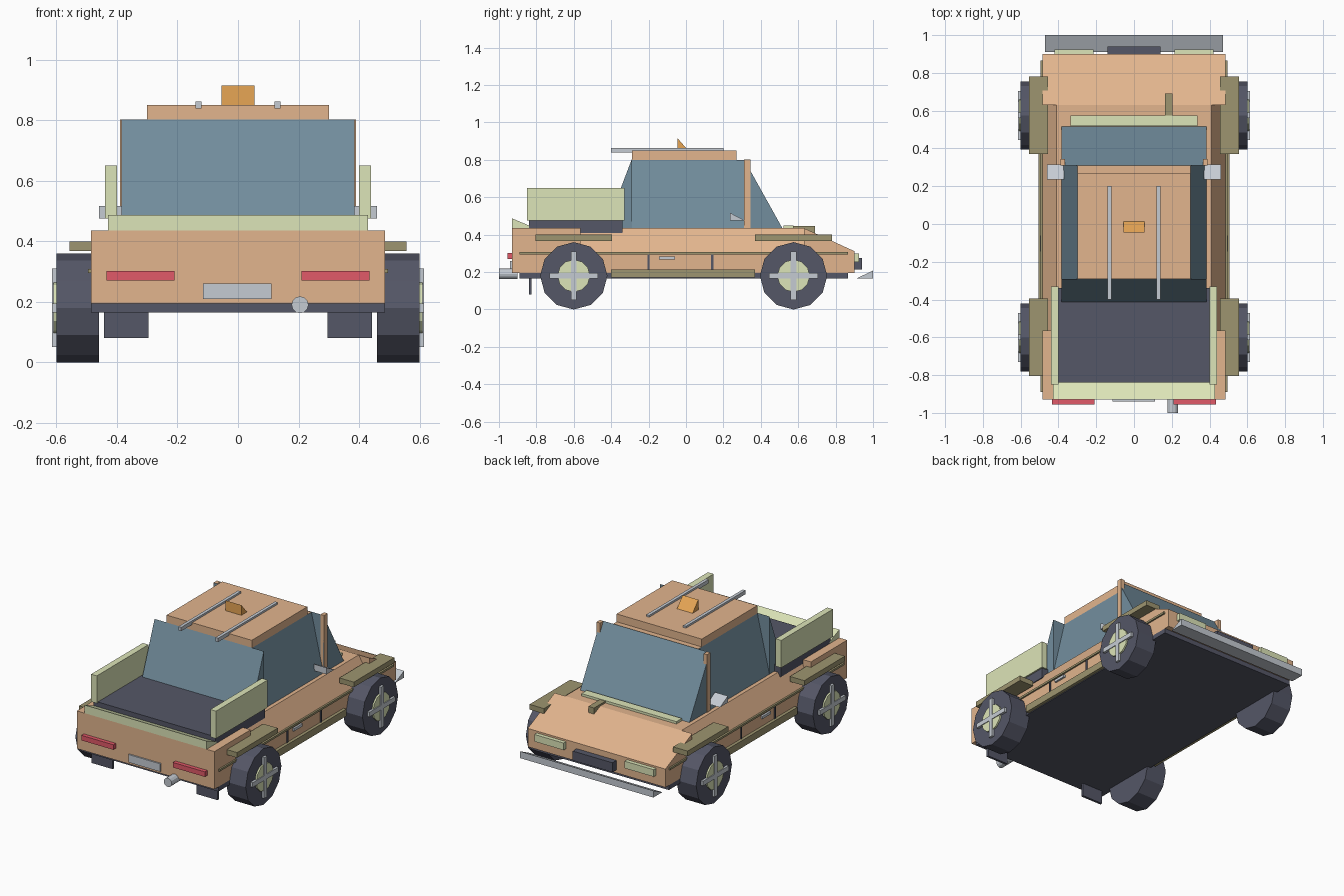
import bpy, bmesh, math
from mathutils import Matrix, Vector

if "Cube" in bpy.data.objects:
    bpy.data.objects.remove(bpy.data.objects["Cube"])


def material(name, r, g, b):
    m = bpy.data.materials.new(name)
    m.diffuse_color = (r, g, b, 1)
    m.use_nodes = True
    m.node_tree.nodes["Principled BSDF"].inputs["Base Color"].default_value = m.diffuse_color
    return m


ORANGE = material("body_paint", 0.76, 0.46, 0.27)
DARK = material("dark_rubber", 0.09, 0.095, 0.135)
GLASS = material("tinted_glass", 0.17, 0.27, 0.34)
PALE = material("pale_green", 0.72, 0.78, 0.48)
OLIVE = material("olive_trim", 0.34, 0.30, 0.16)
STEEL = material("steel", 0.56, 0.60, 0.65)
RED = material("tail_red", 0.75, 0.10, 0.14)
AMBER = material("amber", 0.80, 0.38, 0.09)


def finish(name, bm, mat):
    bmesh.ops.recalc_face_normals(bm, faces=bm.faces)
    me = bpy.data.meshes.new(name)
    bm.to_mesh(me)
    bm.free()
    me.materials.append(mat)
    ob = bpy.data.objects.new(name, me)
    bpy.context.collection.objects.link(ob)
    return ob


def prism(name, profile, axis, a, b, mat):
    """Extrude a profile (yz for axis x, xz for axis y) from a to b."""
    bm = bmesh.new()
    place = (lambda p: (a, p[0], p[1])) if axis == 'x' else (lambda p: (p[0], a, p[1]))
    face = bm.faces.new([bm.verts.new(place(p)) for p in profile])
    ext = bmesh.ops.extrude_face_region(bm, geom=[face])
    step = Vector((b - a, 0, 0)) if axis == 'x' else Vector((0, b - a, 0))
    bmesh.ops.translate(bm, vec=step,
                        verts=[v for v in ext["geom"] if isinstance(v, bmesh.types.BMVert)])
    return finish(name, bm, mat)


def box(name, x0, x1, y0, y1, z0, z1, mat):
    return prism(name, [(y0, z0), (y1, z0), (y1, z1), (y0, z1)], 'x', x0, x1, mat)


def cylinder(name, centre, r, depth, axis, sides, mat):
    bm = bmesh.new()
    rot = Matrix.Rotation(math.pi / 2, 4, 'Y' if axis == 'x' else 'X')
    bmesh.ops.create_cone(bm, cap_ends=True, segments=sides, radius1=r, radius2=r,
                          depth=depth, matrix=Matrix.Translation(centre) @ rot)
    return finish(name, bm, mat)


# Body: underside, lower tub, sloped shoulders, rear quarters and hood
box("underbody", -.485, .485, -.89, .865, .165, .195, DARK)
box("lower_body", -.485, .485, -.93, .90, .195, .305, ORANGE)
prism("body_shoulders", [(-.485, .305), (.485, .305), (.41, .435), (-.41, .435)],
      'y', -.57, .63, ORANGE)
box("rear_body", -.485, .485, -.93, -.565, .305, .435, ORANGE)
prism("hood", [(.63, .305), (.90, .305), (.90, .312), (.63, .435)], 'x', -.485, .485, ORANGE)

# Cabin: core, glass wedges and roof
box("cabin_core", -.30, .30, -.29, .31, .43, .80, ORANGE)
prism("windshield", [(.31, .435), (.515, .435), (.31, .803)], 'x', -.385, .385, GLASS)
prism("rear_window", [(-.29, .435), (-.43, .435), (-.29, .803)], 'x', -.385, .385, GLASS)
box("roof", -.30, .30, -.29, .27, .80, .85, ORANGE)

# Cargo bed and tailgate
box("cargo_bed", -.43, .43, -.84, -.34, .41, .48, DARK)
prism("tailgate", [(-.93, .435), (-.83, .435), (-.83, .445), (-.93, .487)],
      'x', -.43, .43, PALE)

# Roof beacon
prism("beacon", [(-.045, .85), (.012, .85), (-.045, .915)], 'x', -.055, .055, AMBER)

# Hood details, grille, bumper
box("cowl", -.335, .335, .52, .575, .43, .45, PALE)
box("hood_vent", .165, .205, .575, .69, .40, .447, OLIVE)
box("grille", -.14, .14, .89, .94, .215, .275, DARK)
prism("front_bumper", [(.91, .165), (1.0, .165), (1.0, .208)], 'x', -.47, .47, STEEL)

# Tail details
box("rear_plate", -.115, .11, -.94, -.92, .21, .26, STEEL)
cylinder("exhaust", (.205, -.95, .19), .028, .10, 'y', 12, STEEL)


def sided(x0, x1, s):
    return (x0, x1) if s > 0 else (-x1, -x0)


for s, side in ((1, "right"), (-1, "left")):
    def sbox(name, x0, x1, *rest):
        return box(f"{side}_{name}", *sided(x0, x1, s), *rest)

    # Side window wedge and pillar
    prism(f"{side}_window", [(s * .30, .435), (s * .385, .435), (s * .30, .80)],
          'y', -.29, .31, GLASS)
    sbox("pillar", .365, .39, .31, .345, .43, .803, ORANGE)
    prism(f"{side}_mirror", [(.235, .475), (.315, .475), (.235, .517)],
          'x', *sided(.37, .46, s), STEEL)

    # Bed rail and roof bar
    sbox("bed_rail", .40, .44, -.85, -.33, .475, .65, PALE)
    sbox("roof_bar", .12, .14, -.40, .20, .838, .862, STEEL)

    # Door seams, handle, trim and running board
    sbox("trim_line", .48, .495, -.89, .865, .295, .308, OLIVE)
    sbox("running_board", .47, .505, -.40, .37, .17, .215, OLIVE)
    for i, y in enumerate((-.20, .14)):
        sbox(f"door_seam_{i}", .48, .49, y - .006, y + .006, .215, .295, DARK)
    sbox("door_handle", .48, .497, -.145, -.06, .267, .284, STEEL)

    # Lights and mud flap
    sbox("headlight", .215, .42, .89, .925, .255, .30, PALE)
    sbox("tail_light", .21, .435, -.955, -.92, .27, .302, RED)
    sbox("mud_flap", .295, .443, -.84, -.825, .08, .17, DARK)

    # Wheels with hubs, crossed spokes and flat fenders
    for y, end in ((-.60, "rear"), (.575, "front")):
        label = f"{side}_{end}"
        cylinder(f"{label}_tyre", (s * .53, y, .18), .18, .14, 'x', 12, DARK)
        cylinder(f"{label}_hub", (s * .595, y, .18), .087, .03, 'x', 12, PALE)
        sbox(f"{end}_spoke_upright", .59, .615, y - .015, y + .015, .05, .31, STEEL)
        sbox(f"{end}_spoke_level", .59, .615, y - .13, y + .13, .165, .195, STEEL)
        sbox(f"{end}_fender", .455, .557, y - .205, y + .205, .367, .40, OLIVE)
